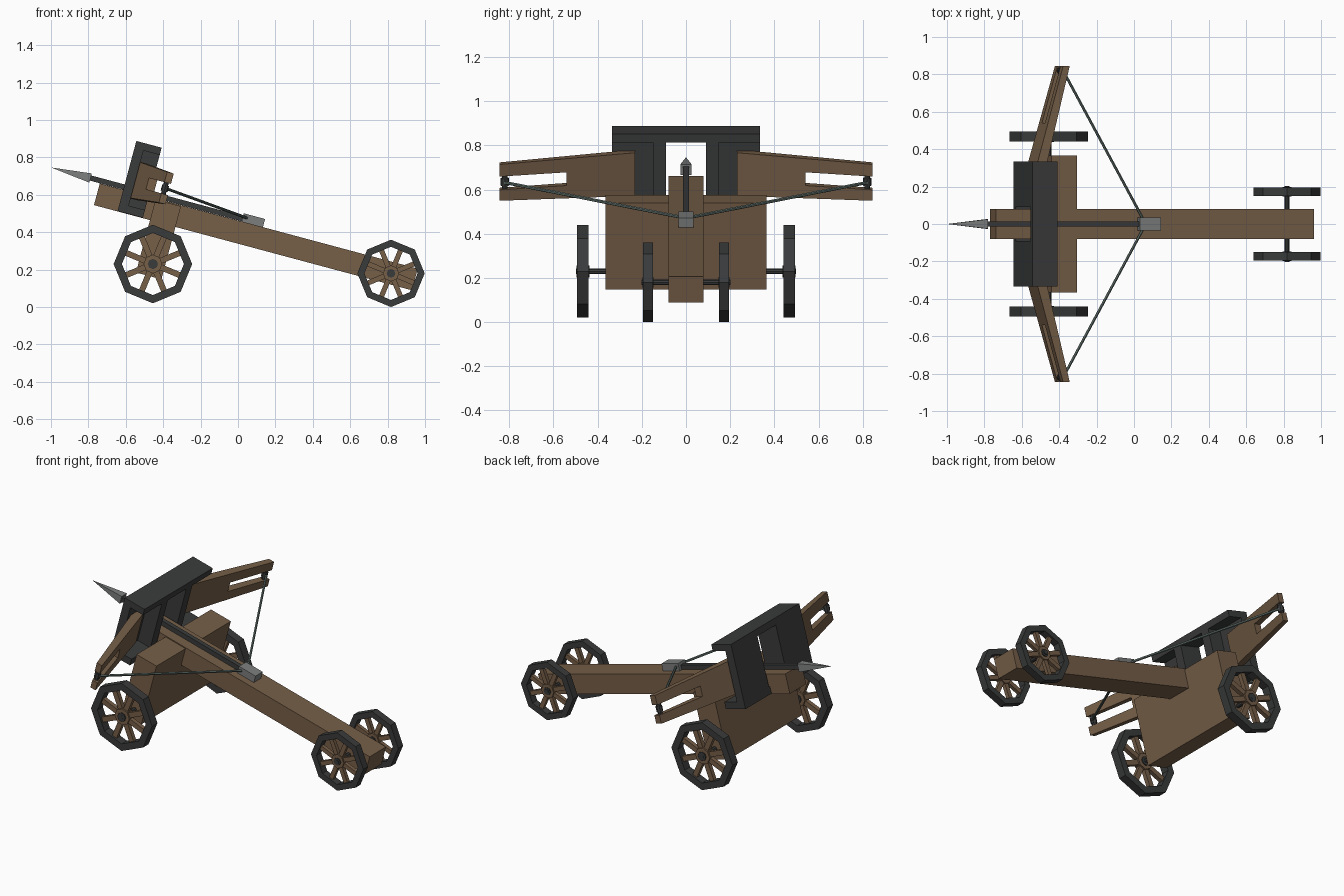
import bpy, bmesh, math
from mathutils import Matrix, Vector

if "Cube" in bpy.data.objects:
    bpy.data.objects.remove(bpy.data.objects["Cube"])

def material(name, rgb):
    m = bpy.data.materials.new(name)
    m.diffuse_color = (*rgb, 1)
    m.use_nodes = True
    m.node_tree.nodes["Principled BSDF"].inputs["Base Color"].default_value = m.diffuse_color
    return m

WOOD = material("brown wood", (0.18, 0.113, 0.064))
IRON = material("dark iron", (0.042, 0.043, 0.044))
STEEL = material("grey steel", (0.2, 0.205, 0.205))
CORD = material("grey green cord", (0.12, 0.165, 0.15))

# Tilted frame of the stock: u runs down the beam, y across, v up from its underside
TILT = Matrix.Translation((-0.77, 0, 0.545)) @ Matrix.Rotation(math.radians(15), 4, 'Y')
WORLD = Matrix.Identity(4)

def finish(name, bm, mat, matrix=WORLD):
    bm.transform(matrix)
    bmesh.ops.recalc_face_normals(bm, faces=bm.faces)
    mesh = bpy.data.meshes.new(name)
    bm.to_mesh(mesh)
    bm.free()
    mesh.materials.append(mat)
    ob = bpy.data.objects.new(name, mesh)
    bpy.context.collection.objects.link(ob)
    return ob

def add_box(bm, lo, hi):
    lo, hi = Vector(lo), Vector(hi)
    m = Matrix.Translation((lo + hi) / 2) @ Matrix.Diagonal((*(hi - lo), 1))
    return bmesh.ops.create_cube(bm, size=1, matrix=m)['verts']

def box(name, lo, hi, mat, matrix=TILT):
    bm = bmesh.new()
    add_box(bm, lo, hi)
    return finish(name, bm, mat, matrix)

def rod(name, a, b, r1, mat, matrix=WORLD, r2=None, sides=8, turn=0):
    a, b = Vector(a), Vector(b)
    rot = (b - a).to_track_quat('Z', 'Y').to_matrix().to_4x4()
    m = Matrix.Translation((a + b) / 2) @ rot @ Matrix.Rotation(turn, 4, 'Z')
    bm = bmesh.new()
    bmesh.ops.create_cone(bm, cap_ends=True, segments=sides, radius1=r1,
                          radius2=r1 if r2 is None else r2,
                          depth=(b - a).length, matrix=m)
    return finish(name, bm, mat, matrix)

# Stock and carriage
box("stock_beam", (0, -0.08, 0), (1.76, 0.08, 0.12), WOOD)
box("carriage_body", (0.31, -0.365, -0.29), (0.451, 0.365, 0.114), WOOD)

# Bow frame
box("frame_top", (0.13, -0.335, 0.35), (0.27, 0.335, 0.39), IRON)
box("frame_bottom", (0.13, -0.335, 0.002), (0.27, 0.335, 0.045), IRON)

def bow_arm(name, side):
    # Forked, swept back arm: outline in (y, v), thickened along u
    outline = [(0.23, 0.085), (0.845, 0.103), (0.845, 0.154), (0.54, 0.154),
               (0.54, 0.216), (0.845, 0.216), (0.845, 0.273), (0.23, 0.287)]
    bm = bmesh.new()
    rings = []
    for s in (-1, 1):
        ring = []
        for y, v in outline:
            u = 0.215 + (y - 0.335) * 0.265
            half = 0.028 - (y - 0.23) * 0.016
            ring.append(bm.verts.new((u + s * half, side * y, v)))
        bm.faces.new(ring)
        rings.append(ring)
    n = len(outline)
    for i in range(n):
        j = (i + 1) % n
        bm.faces.new((rings[0][i], rings[0][j], rings[1][j], rings[1][i]))
    finish(name, bm, WOOD, TILT)

for side, tag in ((-1, "left"), (1, "right")):
    def span(a, b):
        return sorted((side * a, side * b))
    y0, y1 = span(0.09, 0.335)
    box(f"frame_front_plate_{tag}", (0.13, y0, 0.045), (0.18, y1, 0.35), IRON)
    y0, y1 = span(0.09, 0.15)
    box(f"frame_post_{tag}", (0.13, y0, 0.045), (0.27, y1, 0.35), IRON)
    bow_arm(f"bow_arm_{tag}", side)
    # String pin and string
    rod(f"string_pin_{tag}", (0.343, side * 0.82, 0.145), (0.343, side * 0.82, 0.225),
        0.013, IRON, TILT)
    rod(f"string_knot_{tag}", (0.343, side * 0.82, 0.168), (0.343, side * 0.82, 0.202),
        0.019, IRON, TILT)
    rod(f"bow_string_{tag}", (0.355, side * 0.82, 0.185), (0.81, side * 0.025, 0.145),
        0.0075, CORD, TILT, sides=6)

# Bolt and slider
rod("bolt_shaft", (-0.06, 0, 0.135), (0.8, 0, 0.135), 0.02, IRON, TILT,
    sides=4, turn=math.pi / 4)
rod("bolt_head", (-0.055, 0, 0.135), (-0.274, 0, 0.135), 0.036, STEEL, TILT,
    r2=0, sides=4, turn=math.pi / 4)
box("string_slider", (0.785, -0.035, 0.12), (0.903, 0.035, 0.165), STEEL)

def wheel(name, x, z, y, r, width):
    place = Matrix.Translation((x, y, z))
    w = width / 2
    # Eight sided rim
    bm = bmesh.new()
    section = [(r, -w), (r, w), (r * 0.79, w), (r * 0.79, -w)]
    loops = [[bm.verts.new((q * math.cos(k * math.pi / 4), h, q * math.sin(k * math.pi / 4)))
              for q, h in section] for k in range(8)]
    for k in range(8):
        a, b = loops[k], loops[(k + 1) % 8]
        for i in range(4):
            j = (i + 1) % 4
            bm.faces.new((a[i], a[j], b[j], b[i]))
    finish(name + "_rim", bm, IRON, place)
    # Spokes
    bm = bmesh.new()
    for k in range(8):
        verts = add_box(bm, (r * 0.1, -w * 0.5, -r * 0.075), (r * 0.76, w * 0.5, r * 0.075))
        bmesh.ops.rotate(bm, verts=verts, cent=(0, 0, 0),
                         matrix=Matrix.Rotation((k + 0.5) * math.pi / 4, 3, 'Y'))
    finish(name + "_spokes", bm, WOOD, place)
    # Hub
    rod(name + "_hub", (x, y - w * 0.85, z), (x, y + w * 0.85, z), r * 0.24, WOOD)
    rod(name + "_hub_cap", (x, y - w * 1.1, z), (x, y + w * 1.1, z), r * 0.13, IRON)

# Wheels and axles
for label, x, z, y, r, width in (("front", -0.455, 0.23, 0.467, 0.21, 0.053),
                                 ("rear", 0.818, 0.18, 0.172, 0.18, 0.046)):
    for side, tag in ((-1, "left"), (1, "right")):
        wheel(f"{label}_wheel_{tag}", x, z, side * y, r, width)
    rod(f"{label}_axle", (x, -y - 0.03, z), (x, y + 0.03, z), 0.013, IRON)
